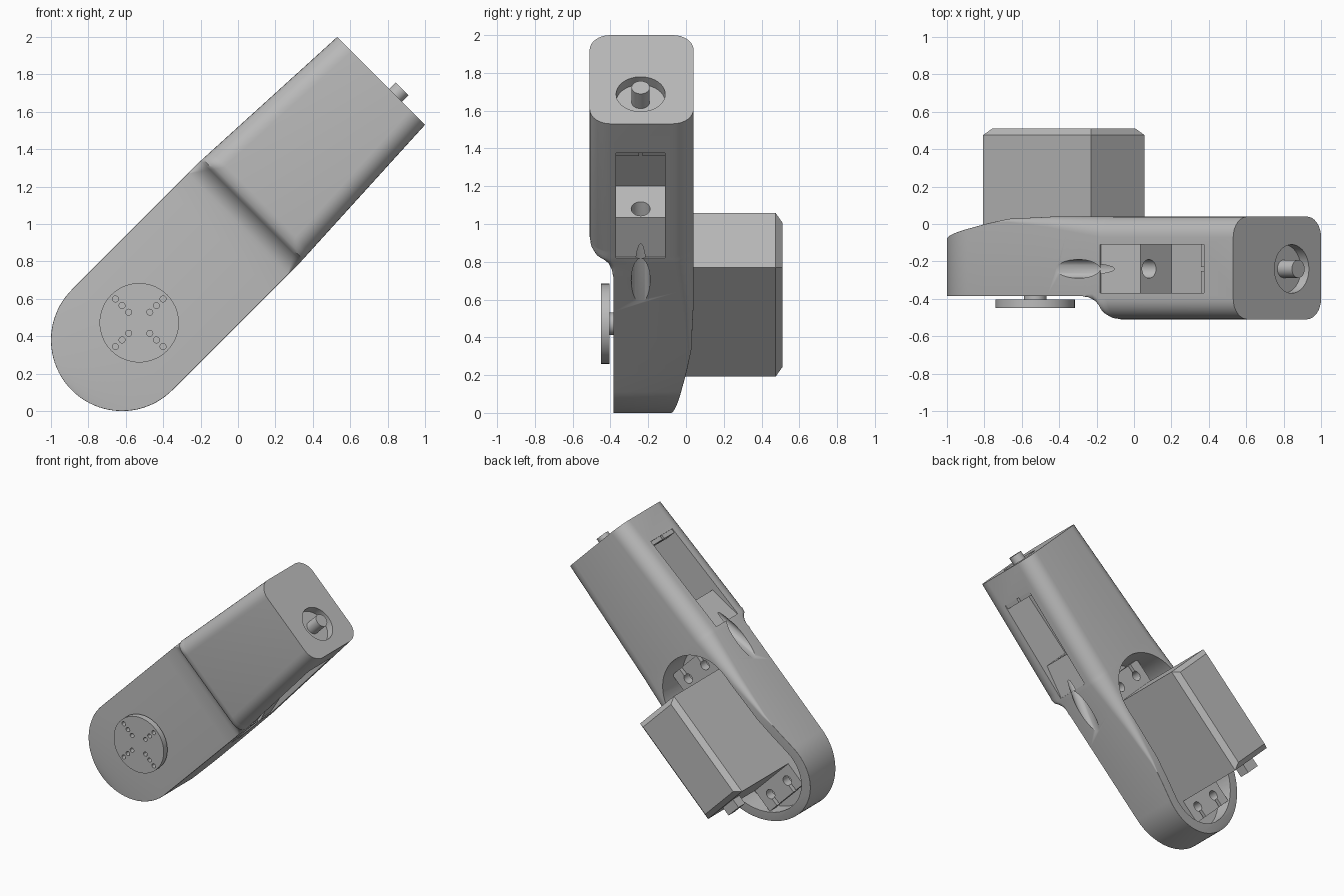
import bpy, bmesh, math
from mathutils import Matrix, Vector

cube = bpy.data.objects.get("Cube")
if cube:
    bpy.data.objects.remove(cube, do_unlink=True)

# Local frame: x runs along the arm, y is depth, z is across the arm
TILT = Matrix.Translation((-0.62, 0, 0.38)) @ Matrix.Rotation(-math.pi / 4, 4, 'Y')
R = 0.38       # radius of the round end
END = 1.959    # far end of the arm
MID = -0.24    # depth of the arm's centre line

grey = bpy.data.materials.new("plain grey")
grey.use_nodes = True
grey.diffuse_color = (0.5, 0.5, 0.5, 1)
grey.node_tree.nodes["Principled BSDF"].inputs["Base Color"].default_value = (0.5, 0.5, 0.5, 1)


def finish(bm, name):
    bmesh.ops.recalc_face_normals(bm, faces=bm.faces)
    mesh = bpy.data.meshes.new(name)
    bm.to_mesh(mesh)
    bm.free()
    mesh.transform(TILT)
    mesh.materials.append(grey)
    obj = bpy.data.objects.new(name, mesh)
    bpy.context.collection.objects.link(obj)
    return obj


def loft(name, rings):
    bm = bmesh.new()
    loops = [[bm.verts.new(p) for p in ring] for ring in rings]
    n = len(loops[0])
    for a, b in zip(loops, loops[1:]):
        for i in range(n):
            j = (i + 1) % n
            bm.faces.new((a[i], a[j], b[j], b[i]))
    bm.faces.new(loops[0][::-1])
    bm.faces.new(loops[-1])
    return finish(bm, name)


def box(name, x, y, z):
    ring = lambda d: [(x[0], d, z[0]), (x[1], d, z[0]), (x[1], d, z[1]), (x[0], d, z[1])]
    return loft(name, [ring(y[0]), ring(y[1])])


def rods(name, pairs, radius, sides=48):
    """Cylinders between pairs of points, in one mesh."""
    bm = bmesh.new()
    for a, b in pairs:
        a, b = Vector(a), Vector(b)
        turn = (b - a).to_track_quat('Z', 'Y').to_matrix().to_4x4()
        bmesh.ops.create_cone(bm, cap_ends=True, segments=sides, radius1=radius, radius2=radius,
                              depth=(b - a).length, matrix=Matrix.Translation((a + b) / 2) @ turn)
    return finish(bm, name)


def cut(target, *cutters):
    bpy.context.view_layer.objects.active = target
    for c in cutters:
        mod = target.modifiers.new("cut", 'BOOLEAN')
        mod.operation, mod.solver, mod.object = 'DIFFERENCE', 'EXACT', c
        bpy.ops.object.modifier_apply(modifier=mod.name)
        bpy.data.objects.remove(c, do_unlink=True)


def curve(points, u):
    """Piecewise linear lookup."""
    for (a, p), (b, q) in zip(points, points[1:]):
        if u <= b:
            return p + (q - p) * max(0, (u - a) / (b - a))
    return points[-1][1]


# Arm shell: rounded sections swept from the round end to the square end
FRONT = [(0.86, -0.385), (0.90, -0.392), (0.94, -0.415), (0.97, -0.45),
         (0.99, -0.485), (1.02, -0.505), (1.05, -0.51)]
BACK = [(-R, -0.10), (0.13, 0.0), (0.3, 0.028), (0.6, 0.04)]
FRONT_ROUND = [(0.88, 0.003), (1.04, 0.11)]
BACK_ROUND = [(0.2, 0.003), (1.0, 0.11)]


def section(u):
    half = math.sqrt(max(R * R - u * u, 0.0002)) if u < 0 else curve([(0.976, R), (END, 0.332)], u)
    y0, y1 = curve(FRONT, u), curve(BACK, u)
    rf, rb = curve(FRONT_ROUND, u), curve(BACK_ROUND, u)
    corners = [(y1, half, rb, 0), (y0, half, rf, 1), (y0, -half, rf, 2), (y1, -half, rb, 3)]
    ring = []
    for y, z, r, k in corners:
        cy = y - r if k in (0, 3) else y + r
        cz = z - r if z > 0 else z + r
        for i in range(9):
            t = (k + i / 8) * math.pi / 2
            ring.append((u, cy + r * math.cos(t), cz + r * math.sin(t)))
    return ring


stations = [-R * math.cos(math.radians(a)) for a in range(2, 90, 4)]
stations += [0, 0.13, 0.2, 0.3, 0.45, 0.6, 0.75] + [p[0] for p in FRONT] + [0.88, 0.976, 1.0, 1.04, END]
arm = loft("arm_shell", [section(u) for u in sorted(stations)])


# Motor bay opening at the back, a long round-ended pocket
def bay(y):
    pts = []
    for i in range(50):
        t = math.pi / 2 + math.pi * (i % 25) / 24 + (math.pi if i >= 25 else 0)
        pts.append(((0.0 if i < 25 else 0.68) + 0.31 * math.cos(t), y, 0.31 * math.sin(t)))
    return pts


cut(arm, loft("bay_cutter", [bay(-0.2), bay(0.3)]))

# Side pockets, cable channels and their shallow ramps
for s in (1, -1):
    cut(arm, box("pocket_cutter", (1.24, 1.75), (-0.37, -0.11), sorted((s * 0.08, s * 0.6))))
    ramp = [(1.0, 0.372), (1.26, 0.31), (1.26, 0.5), (1.0, 0.5)]
    cut(arm, loft("ramp_cutter", [[(u, y, s * v) for u, v in ramp] for y in (-0.37, -0.11)]))
    cut(arm, rods("channel_cutter", [((0.6, MID, s * 0.455), (1.3, MID, s * 0.23))], 0.05, 32))
    # Pair of small tabs at the pocket end
    for name, y in (("front", (-0.37, -0.25)), ("back", (-0.23, -0.11))):
        box(name + "_pocket_tab", (1.72, 1.755), y, sorted((s * 0.25, s * 0.335)))

# Round socket and peg in the far end
PEG = -0.11
cut(arm, rods("socket_cutter", [((END - 0.06, MID, PEG), (END + 0.1, MID, PEG))], 0.13))
rods("end_peg", [((END - 0.1, MID, PEG), (END + 0.05, MID, PEG))], 0.048)


# Motor case with a chamfered back edge
def case(y, inset):
    a, b, w = -0.062 + inset, 0.755 - inset, 0.203 - inset
    return [(a, y, -w), (b, y, -w), (b, y, w), (a, y, w)]


loft("motor_case", [case(-0.21, 0), case(0.475, 0), case(0.51, 0.035)])
box("motor_plug", (-0.13, -0.05), (0.36, 0.44), (-0.06, 0.06))

# Mounting ears with screw holes slotted to the edge
for name, x0, x1, hole, edge in (("lower", -0.24, -0.05, -0.15, -0.3), ("upper", 0.74, 0.93, 0.84, 1.0)):
    ear = box(name + "_mounting_ear", (x0, x1), (-0.16, -0.09), (-0.2, 0.2))
    cut(ear, rods("screw_cutter", [((hole, -0.3, z), (hole, 0, z)) for z in (-0.1, 0.1)], 0.036, 24))
    for z in (-0.1, 0.1):
        cut(ear, box("slot_cutter", sorted((hole, edge)), (-0.3, 0), (z - 0.014, z + 0.014)))

# Output shaft and drilled horn disc
HUB = 0.13
rods("output_shaft", [((HUB, -0.3, 0), (HUB, -0.41, 0))], 0.06)
horn = rods("output_horn", [((HUB, -0.405, 0), (HUB, -0.45, 0))], 0.212, 72)
spots = [(d * c, d * s) for d in (0.08, 0.13, 0.18) for c, s in ((1, 0), (-1, 0), (0, 1), (0, -1))]
cut(horn, rods("drill_cutter", [((HUB + a, -0.3, b), (HUB + a, -0.6, b)) for a, b in spots], 0.016, 16))

# Smooth the curved parts, keeping edges sharp
bpy.ops.object.select_all(action='DESELECT')
for obj in bpy.context.collection.objects:
    if obj.type == 'MESH' and obj.data.materials and obj.data.materials[0] == grey:
        obj.select_set(True)
        bpy.context.view_layer.objects.active = obj
bpy.ops.object.shade_smooth_by_angle(angle=math.radians(30))
